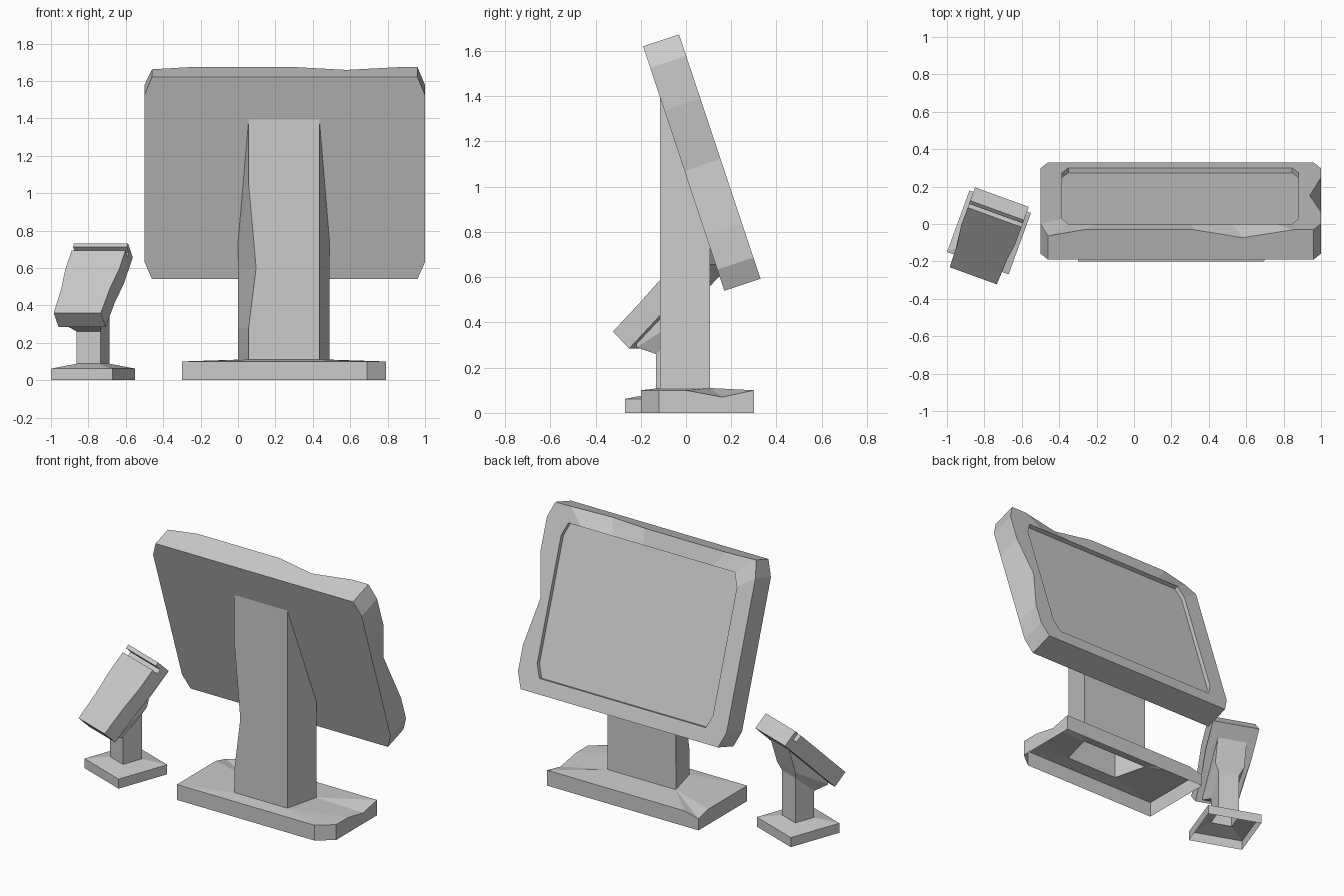
import bpy, bmesh, math

if "Cube" in bpy.data.objects:
    bpy.data.objects.remove(bpy.data.objects["Cube"])


def loft(name, rings, cap_start=False, cap_end=False):
    """Skin a list of equal-length closed rings into one object."""
    bm = bmesh.new()
    vs = [[bm.verts.new(p) for p in ring] for ring in rings]
    n = len(rings[0])
    for a, b in zip(vs, vs[1:]):
        for i in range(n):
            j = (i + 1) % n
            bm.faces.new((a[i], a[j], b[j], b[i]))
    if cap_start:
        bm.faces.new(vs[0][::-1])
    if cap_end:
        bm.faces.new(vs[-1])
    bmesh.ops.remove_doubles(bm, verts=bm.verts, dist=0.0005)
    bmesh.ops.recalc_face_normals(bm, faces=bm.faces)
    mesh = bpy.data.meshes.new(name)
    bm.to_mesh(mesh)
    bm.free()
    obj = bpy.data.objects.new(name, mesh)
    bpy.context.collection.objects.link(obj)
    return obj


# --- Large monitor: tilted slab, x / distance down the slope / height off the back
def slab(x, t, h):
    return (x, -0.19 + 0.316 * t + 0.949 * h, 1.62 - 0.949 * t + 0.316 * h)


H, T = 0.168, 1.138
outline = [(-0.46, 0), (-0.27, 0), (0.32, 0), (0.58, 0), (0.85, 0), (0.96, 0),
           (1, 0.1), (1, 0.3), (1, 0.58), (1, 0.88), (1, 1.04), (0.96, T),
           (-0.46, T), (-0.5, 1.04), (-0.5, 0.1)]
back = [slab(x, t, 0) for x, t in outline]
front = [slab(x, t, H) for x, t in outline]
# worn dents along the screen-side edge
front[0] = slab(-0.46, 0, H - 0.035)
front[3] = slab(0.58, 0, H - 0.045)
front[8] = slab(0.94, 0.58, H)
inset = [(-0.385 + (x + 0.5) * 0.843, 0.1 + t * 0.83) for x, t in outline]
loft("monitor_housing",
     [back, front, [slab(x, t, H) for x, t in inset],
      [slab(x, t, H - 0.027) for x, t in inset]], True, True)


# --- Monitor column: trapezoid section, top cut along the tilted back
def column_ring(z_front, z_back, dent=0.0):
    return [(0.057 + dent, -0.115, z_front), (0.435, -0.115, z_front),
            (0.49, 0.105, z_back), (0.0, 0.105, z_back)]


loft("monitor_column", [column_ring(0.11, 0.11), column_ring(0.28, 0.28),
                        column_ring(0.6, 0.6, 0.04), column_ring(1.05, 0.68),
                        column_ring(1.4, 0.75)])

# --- Monitor foot: hollow tray, open below, with a hole under the column
fl, fr, br, bl = column_ring(0.11, 0.11)
foot = [((-0.3, -0.2), 0.1, fl), ((0.69, -0.2), 0.1, fr), ((0.79, -0.12), 0.1, fr),
        ((0.79, 0.0), 0.1, fr), ((0.79, 0.16), 0.07, br), ((0.79, 0.3), 0.1, br),
        ((-0.2, 0.3), 0.1, bl), ((-0.3, 0.3), 0.075, bl), ((-0.3, 0.2), 0.1, bl)]
loft("monitor_foot", [[(x, y, 0) for (x, y), z, q in foot],
                      [(x, y, z) for (x, y), z, q in foot],
                      [q for p, z, q in foot]])


# --- Small card reader, turned 20 degrees about z
C, S = math.cos(math.radians(20)), math.sin(math.radians(20))


def turn(u, v, z):
    return (-0.775 + u * C + v * S, -0.045 - u * S + v * C, z)


def square(r, z_front, z_back=None, v_front=None, v_back=None):
    z_back = z_front if z_back is None else z_back
    vf = -r if v_front is None else v_front
    vb = r if v_back is None else v_back
    return [turn(-r, vf, z_front), turn(r, vf, z_front),
            turn(r, vb, z_back), turn(-r, vb, z_back)]


# foot, post and flared bracket, open below
loft("reader_stand", [square(0.175, 0), square(0.175, 0.062), square(0.068, 0.088),
                      square(0.068, 0.26, 0.38),
                      square(0.095, 0.29, 0.43, -0.15, 0.085),
                      square(0.095, 0.305, 0.585, -0.15, 0.13)])

# head: sloped slab with a swipe slot near its upper end
profile = [(0, 0), (0.18, 0), (0.33, 0), (0.526, 0), (0.526, 0.107), (0.5, 0.107),
           (0.5, 0.06), (0.47, 0.06), (0.47, 0.107), (0.33, 0.107), (0.18, 0.107),
           (0, 0.107)]


def head_side(sign):
    k = math.sqrt(0.5)
    ring = []
    for s, h in profile:
        w = 0.134 if s < 0.1 else 0.138 if s < 0.2 else 0.153
        ring.append(turn(sign * w, -0.171 + k * (s - h), 0.284 + k * (s + h)))
    return ring


loft("reader_head", [head_side(-1), head_side(1)], True, True)
